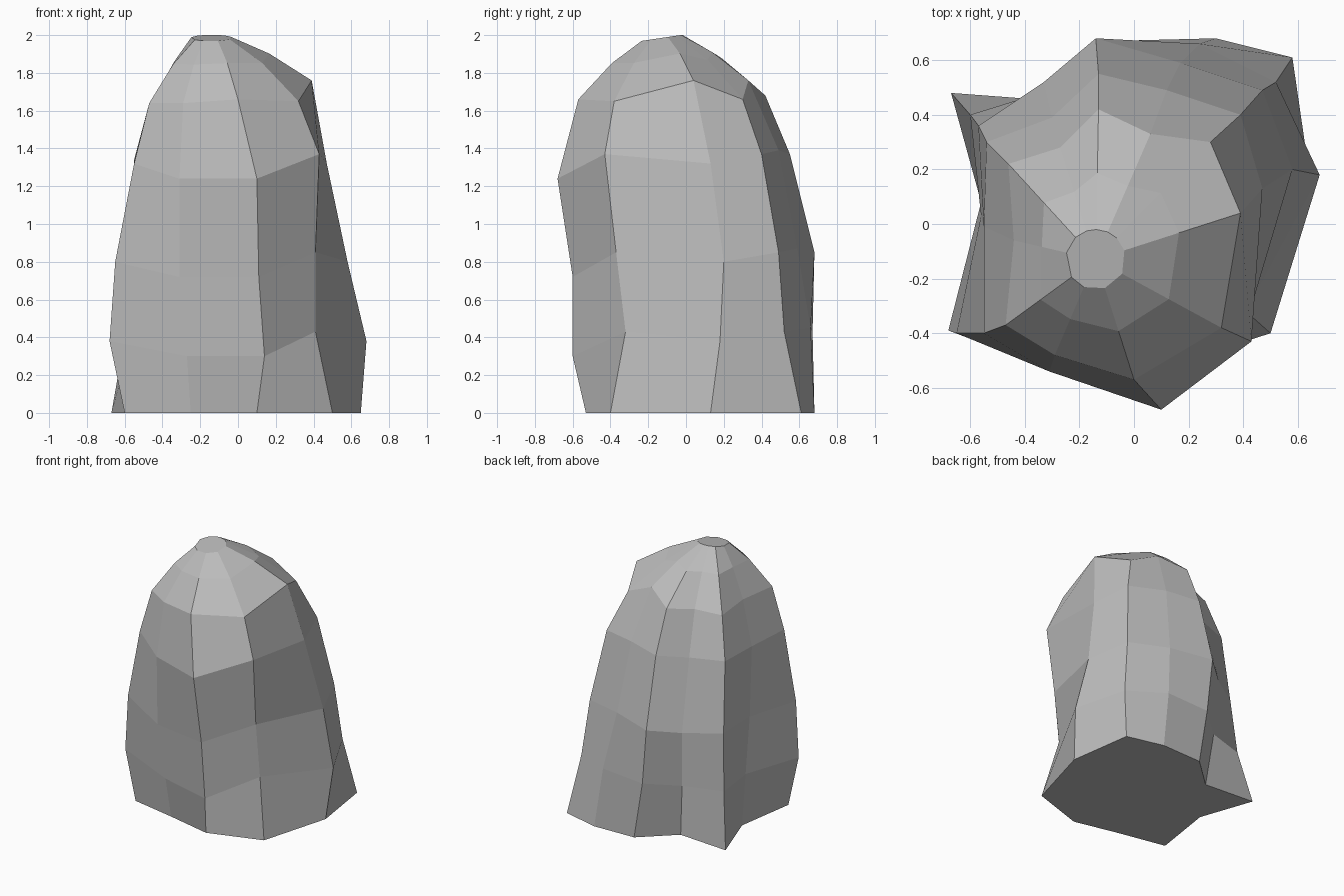
import bpy
import bmesh
from mathutils import Vector

default_cube = bpy.data.objects.get("Cube")
if default_cube:
    bpy.data.objects.remove(default_cube, do_unlink=True)

# Stone colour
stone = bpy.data.materials.new("grey_stone")
stone.use_nodes = True
grey = (0.5, 0.5, 0.5, 1)
stone.diffuse_color = grey
shader = stone.node_tree.nodes["Principled BSDF"]
shader.inputs["Base Color"].default_value = grey
shader.inputs["Roughness"].default_value = 0.9

# Vertical ridges, counter-clockwise from the front right-hand corner.
# Each: plan points (hundredths) at base, foot, belly, shoulder and crown,
# then how far the middle levels and the crown are lifted.
ridges = [
    ((-60, -38), (-68, -39), (-65, -40), (-55, -40), (-47, -37), -2, -2),
    ((-25, -45), (-27, -49), (-31, -53), (-31, -54), (-29, -48), -10, -2),
    ((10, -53), (14, -60), (11, -60), (10, -68), (0, -57), -10, 0),
    ((50, -40), (41, -32), (41, -37), (43, -43), (32, -38), 3, -1),
    ((65, 13), (68, 18), (58, 20), (47, 13), (39, 4), -2, 10),
    ((58, 61), (52, 52), (47, 49), (39, 40), (28, 30), 3, 0),
    ((30, 68), (24, 66), (17, 59), (12, 49), (6, 33), 5, 10),
    ((-3, 67), (-10, 67), (-14, 68), (-13, 55), (-13, 42), 3, 2),
    ((-27, 45), (-31, 49), (-33, 52), (-30, 39), (-27, 28), 0, 0),
    ((-67, 48), (-60, 40), (-57, 36), (-54, 30), (-46, 22), 0, -2),
    ((-53, 8), (-56, 8), (-56, 3), (-55, -1), (-44, -6), 0, -1),
]
levels = (0, 40, 82, 134, 166)
summit = Vector((-0.14, -0.13, 1.985))


def ridge_points(ridge):
    """Turn one ridge into points that run from the ground to the summit rim."""
    *plan, lift, crown_lift = ridge
    lifts = (0, lift, lift, lift, crown_lift)
    points = [Vector((x, y, z + up)) / 100
              for (x, y), z, up in zip(plan, levels, lifts)]
    # Small tilted summit rim, facing the same way as the crown point
    crown = points[-1]
    outward = (crown - summit).to_2d().normalized() * 0.11
    rim = summit + Vector((outward.x, outward.y, outward.y * 0.15))
    # Rounded step between crown and rim
    step = crown.lerp(rim, 0.53)
    step.z = crown.z + (rim.z - crown.z) * 0.62
    return points + [step, rim]


# Skin the ridges into one closed boulder
bm = bmesh.new()
columns = [[bm.verts.new(p) for p in ridge_points(r)] for r in ridges]
for left, right in zip(columns, columns[1:] + columns[:1]):
    for i in range(len(left) - 1):
        bm.faces.new((left[i], right[i], right[i + 1], left[i + 1]))
bm.faces.new([column[-1] for column in columns])
bm.faces.new([column[0] for column in reversed(columns)])
bmesh.ops.recalc_face_normals(bm, faces=bm.faces)

mesh = bpy.data.meshes.new("boulder")
bm.to_mesh(mesh)
bm.free()
mesh.materials.append(stone)
boulder = bpy.data.objects.new("boulder", mesh)
bpy.context.collection.objects.link(boulder)
